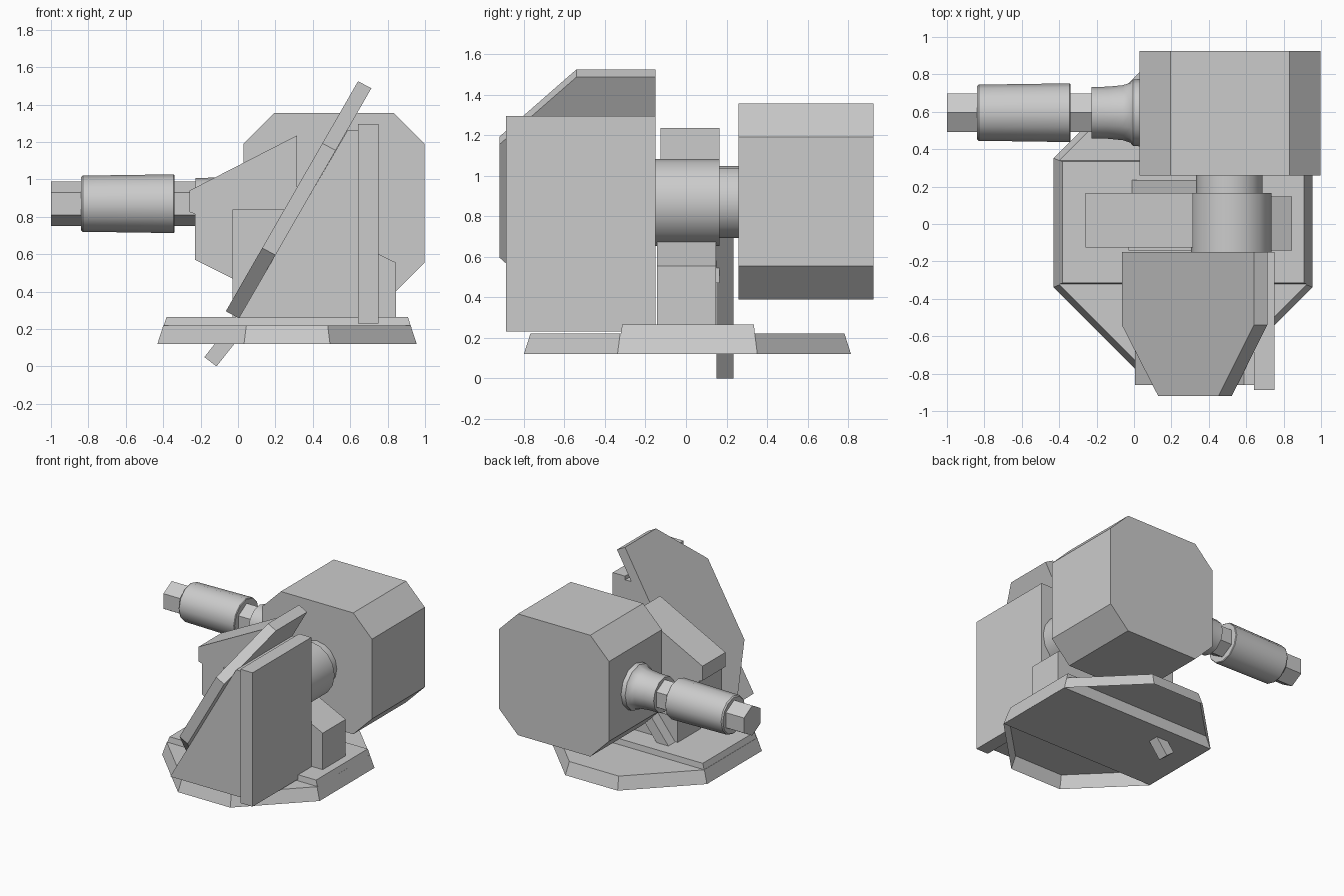
import bpy
import bmesh
import math

cube = bpy.data.objects.get("Cube")
if cube:
    bpy.data.objects.remove(cube, do_unlink=True)

grey = bpy.data.materials.new("light_grey")
grey.use_nodes = True
grey.diffuse_color = (0.6, 0.6, 0.6, 1)
for node in grey.node_tree.nodes:
    if node.type == 'BSDF_PRINCIPLED':
        node.inputs["Base Color"].default_value = grey.diffuse_color


def loft(name, rings, smooth=False, bottom=True):
    """Skin a stack of matching rings and cap both ends."""
    bm = bmesh.new()
    loops = [[bm.verts.new(p) for p in ring] for ring in rings]
    n = len(loops[0])
    for a, b in zip(loops, loops[1:]):
        for i in range(n):
            j = (i + 1) % n
            bm.faces.new((a[i], a[j], b[j], b[i]))
    if bottom:
        bm.faces.new(loops[0][::-1])
    bm.faces.new(loops[-1])
    bmesh.ops.recalc_face_normals(bm, faces=bm.faces)
    mesh = bpy.data.meshes.new(name)
    bm.to_mesh(mesh)
    bm.free()
    mesh.materials.append(grey)
    obj = bpy.data.objects.new(name, mesh)
    bpy.context.collection.objects.link(obj)
    if smooth:
        bpy.ops.object.select_all(action='DESELECT')
        obj.select_set(True)
        bpy.context.view_layer.objects.active = obj
        bpy.ops.object.shade_smooth_by_angle(angle=math.radians(35))
    return obj


def prism(name, profile, y0, y1):
    """Extrude an x-z profile along y."""
    return loft(name, [[(x, y, z) for x, z in profile] for y in (y0, y1)])


def box_profile(x0, x1, z0, z1):
    return [(x0, z0), (x1, z0), (x1, z1), (x0, z1)]


def lathe(name, axis, center, stations, sides, smooth=True):
    """Round part along x or y; stations are (position, radius)."""
    c, z = center
    rings = []
    for pos, r in stations:
        ring = []
        for i in range(sides):
            t = math.tau * i / sides
            side, up = c + r * math.sin(t), z + r * math.cos(t)
            ring.append((pos, side, up) if axis == 'x' else (side, pos, up))
        rings.append(ring)
    return loft(name, rings, smooth)


def base_ring(inset, z):
    """Octagonal outline of the base, shrunk by inset."""
    cx, cy = 0.262, 0.007
    hx, hy = 0.693 - inset, 0.807 - inset
    sx, sy = 0.23 - inset * 0.4, 0.345 - inset * 0.4
    quarter = [(hx, sy), (sx, hy)]
    pts = quarter + [(-x, y) for x, y in quarter[::-1]]
    pts += [(-x, -y) for x, y in pts]
    return [(cx + x, cy + y, z) for x, y in pts]


def rect_ring(x0, x1, y0, y1, z):
    return [(x0, y0, z), (x1, y0, z), (x1, y1, z), (x0, y1, z)]


# Base: hollow octagonal skirt with a raised solid band across it
loft("base_skirt", [base_ring(0, 0.12), base_ring(0.032, 0.22)], bottom=False)
loft("base_band", [rect_ring(-0.43, 0.955, -0.335, 0.35, 0.121),
                   rect_ring(-0.382, 0.908, -0.315, 0.335, 0.265)])

# Pedestal with sloped outer end
prism("pedestal", [(-0.03, 0.24), (0.845, 0.24), (0.845, 0.555), (0.61, 0.67),
                   (0.5, 0.84), (-0.03, 0.84)], -0.142, 0.147)

# Sloped arm in front of the drum
prism("sloped_arm", [(-0.26, 0.94), (-0.26, 0.825), (-0.23, 0.815), (-0.23, 0.57),
                     (-0.03, 0.47), (0.315, 0.47), (0.315, 1.235)], -0.125, 0.165)

# Diagonal strut running down through the base
prism("diagonal_strut", [(-0.18, 0.05), (-0.115, 0), (0.55, 0.84), (0.485, 0.89)],
      0.15, 0.235)

# Pivot drum and neck
lathe("pivot_drum", 'y', (0.52, 0.868), [(-0.15, 0.215), (0.165, 0.215)], 16)
lathe("pivot_neck", 'y', (0.51, 0.87), [(0.16, 0.178), (0.27, 0.178)], 16)

# Rear housing with chamfered edges
x0, x1, z0, z1, c = 0.03, 0.997, 0.39, 1.355, 0.165
prism("rear_housing", [(x0 + c, z0), (x1 - c, z0), (x1, z0 + c), (x1, z1 - c),
                       (x1 - c, z1), (x0 + c, z1), (x0, z1 - c), (x0, z0 + c)],
      0.26, 0.925)

# Barrel: hexagonal bar, sleeve and flared collar
axis = (0.595, 0.87)
lathe("barrel_bar", 'x', axis, [(-1, 0.12), (-0.15, 0.12)], 6, smooth=False)
lathe("barrel_sleeve", 'x', axis, [(-0.84, 0.142), (-0.83, 0.15), (-0.345, 0.157),
                                   (-0.34, 0.152)], 12)
lathe("barrel_collar", 'x', axis, [(-0.228, 0.138), (-0.14, 0.139), (-0.06, 0.147),
                                   (-0.02, 0.16), (-0.005, 0.178), (0.04, 0.18)], 12)

# Tilted shield: clipped outline, leaning along x
outline = [(-0.15, 0), (-0.54, 0), (-0.92, 0.275), (-0.92, 0.73), (-0.54, 1), (-0.15, 1)]
loft("tilted_shield", [[(x + 0.707 * t, y, z + 1.23 * t) for y, t in outline]
                       for x, z in ((-0.065, 0.295), (0.006, 0.257))])

# Wedge filling the space behind the shield, and the upright side plate
prism("shield_wedge", [(0.005, 0.26), (0.65, 0.26), (0.65, 1.265), (0.587, 1.265)],
      -0.86, -0.152)
prism("side_plate", box_profile(0.642, 0.75, 0.23, 1.295), -0.888, -0.15)
